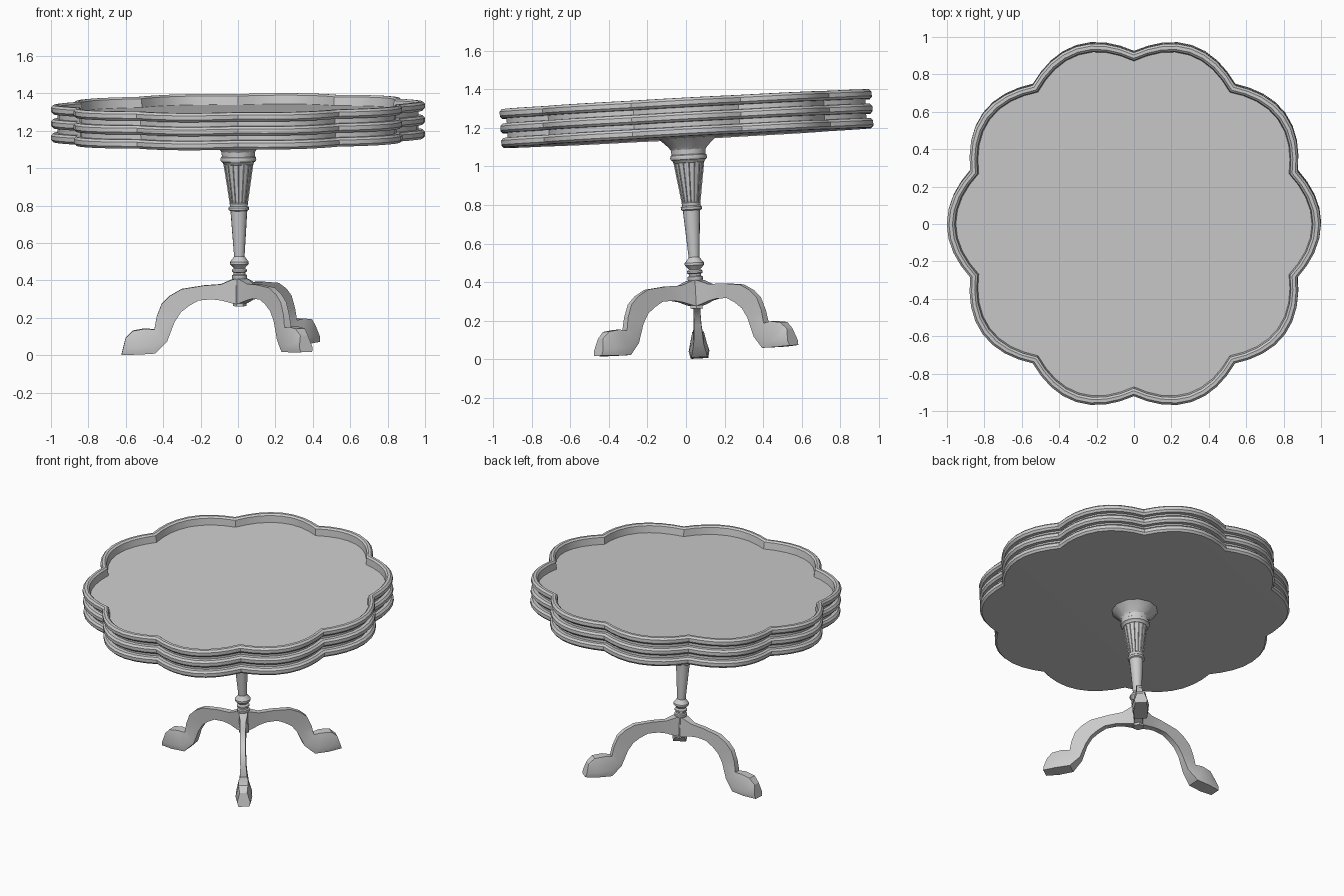
import bpy, bmesh, math
from mathutils import Matrix, Vector

if "Cube" in bpy.data.objects:
    bpy.data.objects.remove(bpy.data.objects["Cube"])

# The whole table leans slightly, so every part is built upright and then tilted
LEAN = (Matrix.Translation((0.012, 0.068, 0.038))
        @ Matrix.Rotation(0.054, 4, 'X') @ Matrix.Rotation(-0.01, 4, 'Y'))


def finish(name, bm, angle=35):
    bmesh.ops.recalc_face_normals(bm, faces=bm.faces[:])
    bm.transform(LEAN)
    me = bpy.data.meshes.new(name)
    bm.to_mesh(me)
    bm.free()
    ob = bpy.data.objects.new(name, me)
    bpy.context.collection.objects.link(ob)
    bpy.ops.object.select_all(action='DESELECT')
    ob.select_set(True)
    bpy.context.view_layer.objects.active = ob
    bpy.ops.object.shade_smooth_by_angle(angle=math.radians(angle))
    return ob


def loft(bm, rings):
    """Skin a list of closed point rings and cap both ends; returns side faces by band."""
    loops = [[bm.verts.new(p) for p in ring] for ring in rings]
    bands = []
    for a, b in zip(loops, loops[1:]):
        n = len(a)
        bands.append([bm.faces.new((a[i], a[(i + 1) % n], b[(i + 1) % n], b[i]))
                      for i in range(n)])
    bm.faces.new(loops[0][::-1])
    bm.faces.new(loops[-1])
    return bands


def circle(r, z, n):
    return [(r * math.cos(2 * math.pi * i / n), r * math.sin(2 * math.pi * i / n), z)
            for i in range(n)]


# Scalloped top: ten lobes, three stacked rolls, raised rim round a sunken surface
def scallop(inset, z, n=80):
    ring = []
    for i in range(n):
        t = 2 * math.pi * i / n
        r = 0.92 + 0.08 * abs(math.cos(5 * t)) - inset
        ring.append((r * math.cos(t), r * math.sin(t), z))
    return ring


profile = []
for zc in (1.137, 1.212, 1.287):
    profile += [(0.035, zc - 0.025), (0.012, zc - 0.024), (0.0, zc - 0.011),
                (0.0, zc + 0.011), (0.012, zc + 0.024), (0.035, zc + 0.025)]
profile[-1] = (0.03, 1.312)
profile += [(0.042, 1.302), (0.048, 1.255)]
bm = bmesh.new()
loft(bm, [scallop(i, z) for i, z in profile])
finish("table_top", bm, 40)

# Flared block under the top
bm = bmesh.new()
loft(bm, [circle(0.09, 1.05, 12), circle(0.10, 1.065, 12), circle(0.15, 1.113, 12)])
finish("top_block", bm, 25)

# Turned column
turning = [(0.030, 0.36), (0.040, 0.375), (0.040, 0.39), (0.032, 0.395), (0.032, 0.405),
           (0.041, 0.41), (0.041, 0.42), (0.030, 0.428), (0.035, 0.435), (0.050, 0.45),
           (0.050, 0.463), (0.036, 0.48), (0.028, 0.492), (0.045, 0.735), (0.054, 0.74),
           (0.055, 0.753), (0.047, 0.76), (0.049, 0.775), (0.080, 0.985), (0.085, 0.995),
           (0.093, 1.0), (0.096, 1.01), (0.093, 1.022), (0.088, 1.026), (0.090, 1.055)]
bm = bmesh.new()
bands = loft(bm, [circle(r, z, 16) for r, z in turning])
# sunken flutes on the upper shaft
bmesh.ops.recalc_face_normals(bm, faces=bm.faces[:])
bmesh.ops.inset_individual(bm, faces=bands[17], thickness=0.004, depth=-0.004)
finish("column", bm)

# Hub that the legs join
bm = bmesh.new()
loft(bm, [circle(0.036, 0.225, 6), circle(0.036, 0.37, 6)])
finish("leg_hub", bm, 20)

# Legs: stations of top r, z, bottom r, z, then half widths at top, low middle and bottom
STATIONS = [
    (0.00, 0.375, 0.00, 0.235, 0.030, 0.030, 0.030),
    (0.04, 0.370, 0.04, 0.243, 0.028, 0.028, 0.028),
    (0.10, 0.348, 0.10, 0.262, 0.019, 0.019, 0.019),
    (0.19, 0.347, 0.15, 0.271, 0.018, 0.018, 0.018),
    (0.31, 0.335, 0.22, 0.269, 0.018, 0.018, 0.018),
    (0.375, 0.302, 0.27, 0.244, 0.018, 0.018, 0.018),
    (0.418, 0.262, 0.315, 0.212, 0.018, 0.018, 0.018),
    (0.445, 0.195, 0.350, 0.160, 0.019, 0.019, 0.019),
    (0.458, 0.128, 0.390, 0.061, 0.022, 0.030, 0.026),
    (0.510, 0.135, 0.455, 0.000, 0.030, 0.050, 0.042),
    (0.575, 0.127, 0.550, 0.000, 0.030, 0.054, 0.046),
    (0.612, 0.092, 0.635, 0.004, 0.024, 0.042, 0.036),
]


def leg(name, degrees, drop):
    turn = Matrix.Rotation(math.radians(degrees), 3, 'Z')
    rings = []
    for rt, zt, rb, zb, wt, wm, wb in STATIONS:
        top, bot = Vector((rt, 0, zt - drop * rt)), Vector((rb, 0, zb - drop * rb))
        ring = []
        for f, w in ((0, wt), (0.7, wm), (1, wb), (1, -wb), (0.7, -wm), (0, -wt)):
            p = top.lerp(bot, f)
            p.y = w
            ring.append(turn @ p)
        rings.append(ring)
    bm = bmesh.new()
    loft(bm, rings)
    finish(name, bm, 30)


leg("left_leg", 180, 0.05)
leg("front_leg", -56, 0.0)
leg("back_leg", 51, 0.0)
